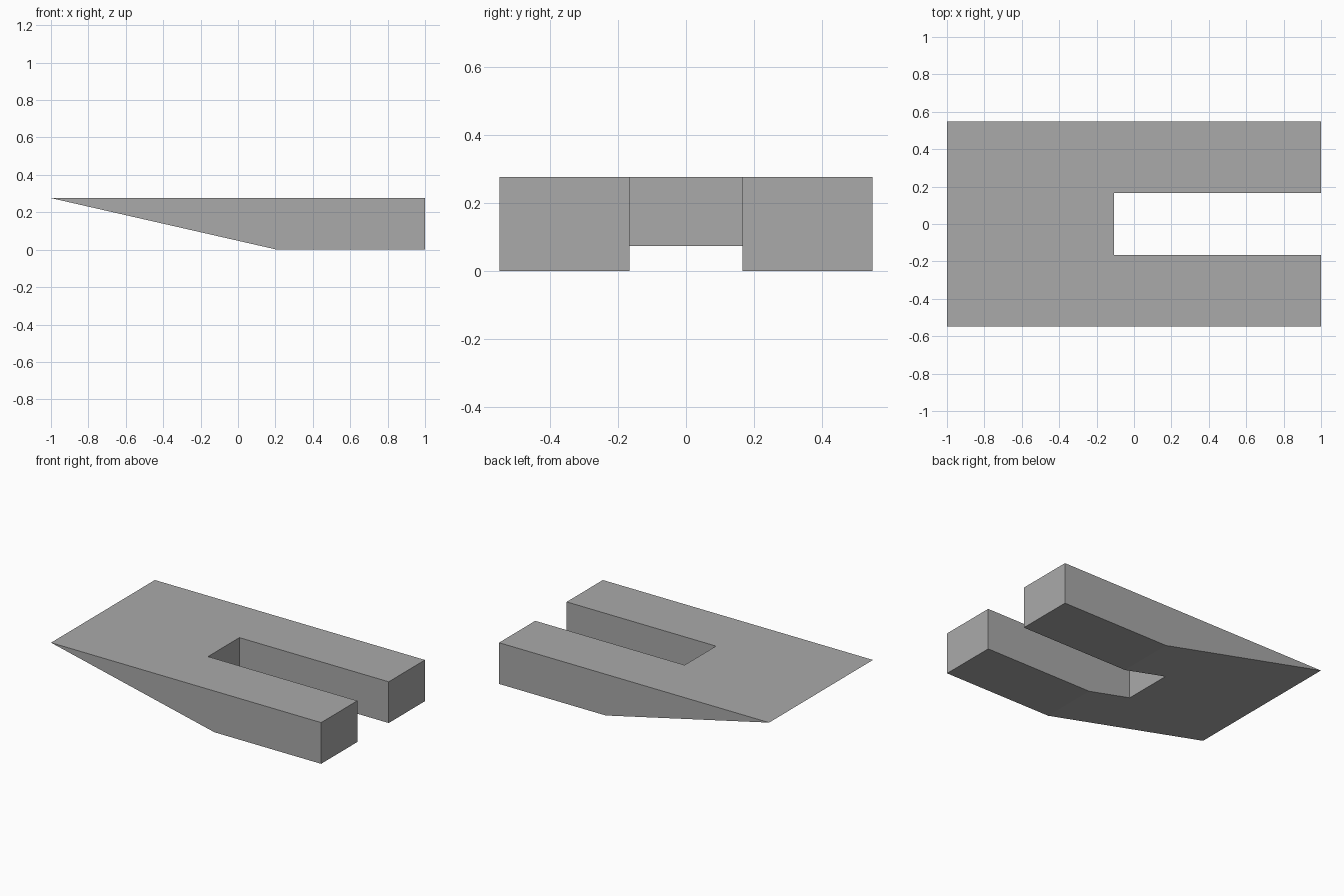
import bpy
import bmesh

cube = bpy.data.objects.get("Cube")
if cube:
    bpy.data.objects.remove(cube, do_unlink=True)

HALF_WIDTH, HEIGHT = 0.549, 0.276
SLOT_HALF, SLOT_END = 0.166, -0.106

grey = bpy.data.materials.new("plain_grey")
grey.use_nodes = True
colour = (0.4, 0.4, 0.4, 1)
grey.diffuse_color = colour
grey.node_tree.nodes["Principled BSDF"].inputs["Base Color"].default_value = colour


def prism(name, profile, half):
    """Extrude an x-z profile along y, from -half to +half."""
    bm = bmesh.new()
    face = bm.faces.new([bm.verts.new((x, -half, z)) for x, z in profile])
    side = bmesh.ops.extrude_face_region(bm, geom=[face])["geom"]
    moved = [v for v in side if isinstance(v, bmesh.types.BMVert)]
    bmesh.ops.translate(bm, verts=moved, vec=(0, 2 * half, 0))
    bmesh.ops.recalc_face_normals(bm, faces=bm.faces)
    mesh = bpy.data.meshes.new(name)
    bm.to_mesh(mesh)
    bm.free()
    mesh.materials.append(grey)
    obj = bpy.data.objects.new(name, mesh)
    bpy.context.collection.objects.link(obj)
    return obj


# Wedge body: flat top, flat base, sloped underside rising to a sharp edge
body = prism("slotted_wedge",
             [(-1, HEIGHT), (0.21, 0), (1, 0), (1, HEIGHT)], HALF_WIDTH)

# Open slot cut through the blunt end
cutter = prism("slot_cutter",
               [(SLOT_END, -0.2), (1.2, -0.2), (1.2, 0.5), (SLOT_END, 0.5)], SLOT_HALF)
cutter.hide_render = True

cut = body.modifiers.new("slot", 'BOOLEAN')
cut.operation = 'DIFFERENCE'
cut.solver = 'EXACT'
cut.object = cutter
bpy.context.view_layer.objects.active = body
bpy.ops.object.modifier_apply(modifier=cut.name)
bpy.data.objects.remove(cutter, do_unlink=True)
